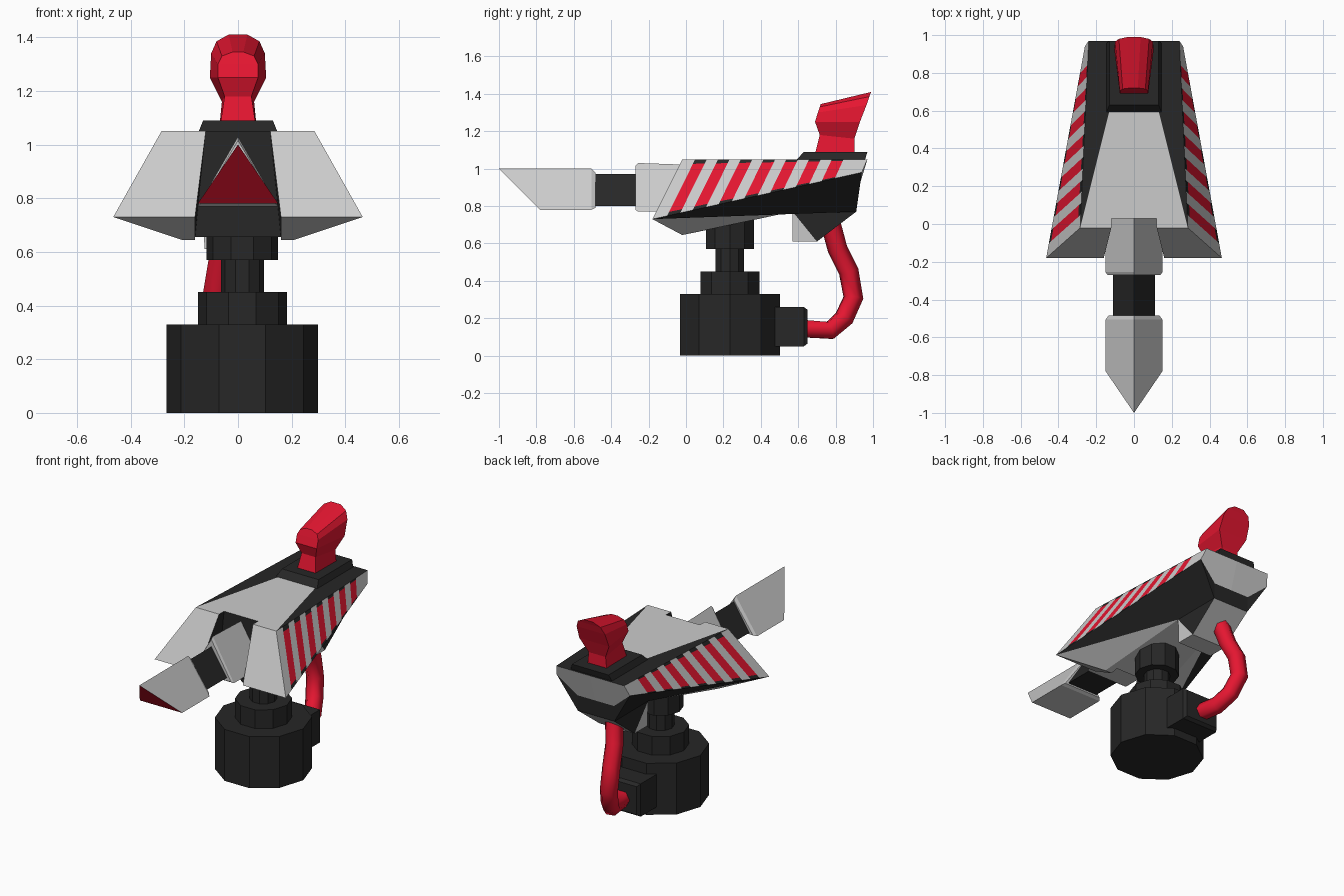
import bpy, bmesh, math
from mathutils import Vector

if "Cube" in bpy.data.objects:
    bpy.data.objects.remove(bpy.data.objects["Cube"])


def material(name, rgb):
    m = bpy.data.materials.new(name)
    m.diffuse_color = (*rgb, 1)
    m.use_nodes = True
    m.node_tree.nodes["Principled BSDF"].inputs["Base Color"].default_value = m.diffuse_color
    return m


GREY = material("light_grey", (0.8, 0.8, 0.8))
BLACK = material("black", (0.02, 0.02, 0.02))
RED = material("red", (0.78, 0.008, 0.03))
MATS = [GREY, BLACK, RED]


def build(name, polys, fix=True):
    """polys: list of (points, material); makes one welded flat-faced mesh."""
    bm = bmesh.new()
    for pts, mat in polys:
        f = bm.faces.new([bm.verts.new(p) for p in pts])
        f.material_index = MATS.index(mat)
    bmesh.ops.remove_doubles(bm, verts=bm.verts, dist=0.0005)
    if fix:
        bmesh.ops.recalc_face_normals(bm, faces=bm.faces)
    me = bpy.data.meshes.new(name)
    bm.to_mesh(me)
    bm.free()
    for m in MATS:
        me.materials.append(m)
    ob = bpy.data.objects.new(name, me)
    bpy.context.collection.objects.link(ob)
    return ob


def loft(name, rings, mat, start=None, end=None):
    n = len(rings[0])
    polys = [(rings[0], start or mat), (rings[-1], end or mat)]
    for a, b in zip(rings, rings[1:]):
        polys += [((a[i], a[(i + 1) % n], b[(i + 1) % n], b[i]), mat) for i in range(n)]
    return build(name, polys)


def mirrored(polys):
    return polys + [([(-x, y, z) for x, y, z in reversed(p)], m) for p, m in polys]


# Turntable stack
for name, r, z0, z1 in (("base_drum", 0.282, 0, 0.33), ("base_step", 0.166, 0.32, 0.45),
                        ("neck", 0.08, 0.44, 0.58), ("swivel_collar", 0.134, 0.57, 0.73)):
    rings = [[(0.016 + r * math.cos(math.radians(36 * i)),
               0.235 + r * math.sin(math.radians(36 * i)), z) for i in range(10)]
             for z in (z0, z1)]
    loft(name, rings, BLACK)

# Hose connector on the base, chamfered at the back
loft("hose_connector", [[(0.01 + sx * (0.13 - c), y, 0.155 + sz * (0.105 - c))
                         for sx, sz in ((-1, -1), (1, -1), (1, 1), (-1, 1))]
                        for y, c in ((0.42, 0), (0.63, 0), (0.65, 0.015))], BLACK)

# Hose
cu = bpy.data.curves.new("hose", "CURVE")
cu.dimensions = "3D"
cu.bevel_depth = 0.054
cu.bevel_resolution = 1
cu.use_fill_caps = True
path = [(0, 0.62, 0.145), (-0.01, 0.77, 0.135), (-0.05, 0.845, 0.2), (-0.08, 0.895, 0.31),
        (-0.08, 0.87, 0.45), (-0.06, 0.81, 0.57), (-0.03, 0.77, 0.72)]
sp = cu.splines.new("POLY")
sp.points.add(len(path) - 1)
for p, co in zip(sp.points, path):
    p.co = (*co, 1)
cu.materials.append(RED)
bpy.context.collection.objects.link(bpy.data.objects.new("hose", cu))

# Hull: named corners of the right half
A, B, C = (0.285, -0.02, 1.05), (0.465, -0.18, 0.73), (0.21, -0.02, 0.645)
D, E, F = (0.16, -0.18, 0.73), (0.12, -0.02, 1.05), (0.16, -0.02, 0.645)
G, H = (0.24, 0.97, 1.05), (0.26, 0.94, 0.98)
I, J, N = (0.13, 0.91, 0.77), (0.13, 0.57, 0.77), (0.13, 0.915, 0.87)
K, L, M = (0.12, 0.03, 1.05), (0.16, 0.03, 0.655), (0.13, 0.6, 1.05)


def mid(p):
    return (0, p[1], p[2])


hull = [
    ((A, B, D, E), GREY), ((B, C, F, D), GREY), ((B, J, C), GREY),
    ((B, H, I, J), BLACK), ((D, E, K, L), BLACK), ((D, L, F), BLACK),
    ((K, mid(K), mid(L), L), BLACK),
    ((A, E, K, mid(K), mid(M), M), GREY), ((A, M, mid(M), mid(G), G), BLACK),
    ((C, J, mid(J), mid(L), L, F), GREY), ((I, J, mid(J), mid(I)), BLACK),
    ((G, H, N, mid(N), mid(G)), GREY), ((H, I, N), BLACK), ((N, I, mid(I), mid(N)), BLACK),
]
build("hull", mirrored(hull))


# Hazard-striped side panels: red bars with black ends
def on_panel(u, v):
    top, low = Vector(A).lerp(Vector(G), u), Vector(B).lerp(Vector(H), u)
    return tuple(low.lerp(top, v))


cuts = [0]
for i in range(7):
    cuts += [0.07 + 0.123 * i, 0.133 + 0.123 * i]
cuts.append(1)
panel = []
for k, (u0, u1) in enumerate(zip(cuts, cuts[1:])):
    for v0, v1, end in ((0, 0.07, True), (0.07, 0.92, False), (0.92, 1, True)):
        mat = (BLACK if end else RED) if k % 2 else GREY
        panel.append(([on_panel(u0, v0), on_panel(u1, v0),
                       on_panel(u1, v1), on_panel(u0, v1)], mat))
build("striped_side_panels", mirrored(panel), fix=False)

# Hose socket under the tail
P, Q = (0.125, 0.57, 0.61), (0.125, 0.70, 0.61)
socket = [((J, I, Q), BLACK), ((J, Q, P), GREY), ((J, P, mid(P), mid(J)), GREY),
          ((P, Q, mid(Q), mid(P)), GREY), ((Q, I, mid(I), mid(Q)), GREY)]
build("hose_socket", mirrored(socket))

# Raised tail plate
loft("tail_plate", [[(-w, y0, z), (w, y0, z), (w, y1, z), (-w, y1, z)]
                    for w, y0, y1, z in ((0.15, 0.585, 0.955, 1.04), (0.13, 0.63, 0.97, 1.09))],
     BLACK)

# Red lever
loft("lever", [[(-wf, yf, zf), (wf, yf, zf), (wb, yb, zb), (-wb, yb, zb)]
               for yf, zf, yb, zb, wf, wb in (
                   (0.69, 1.08, 0.90, 1.08, 0.065, 0.068),
                   (0.715, 1.18, 0.90, 1.16, 0.05, 0.06),
                   (0.69, 1.25, 0.93, 1.25, 0.075, 0.105),
                   (0.705, 1.30, 0.965, 1.34, 0.075, 0.10),
                   (0.715, 1.33, 0.98, 1.385, 0.06, 0.08),
                   (0.72, 1.345, 0.99, 1.41, 0.02, 0.035))], RED)


# Triangular barrel: mount, shaft and slanted tip
def tri(y_top, y_low, top, low, w):
    return [(0, y_top, top), (w, y_low, low), (-w, y_low, low)]


loft("barrel_mount", [tri(-0.27, -0.27, 1.015, 0.78, 0.14), tri(-0.255, -0.255, 1.03, 0.77, 0.15),
                      tri(0.03, 0.03, 1.02, 0.77, 0.15)], GREY)
loft("barrel_shaft", [tri(-0.50, -0.50, 0.97, 0.80, 0.11),
                      tri(-0.25, -0.25, 0.97, 0.80, 0.11)], BLACK)
loft("barrel_tip", [tri(-1.0, -0.78, 1.0, 0.78, 0.15), tri(-0.505, -0.505, 1.0, 0.78, 0.15),
                    tri(-0.485, -0.485, 0.98, 0.79, 0.135)], GREY, start=RED)
